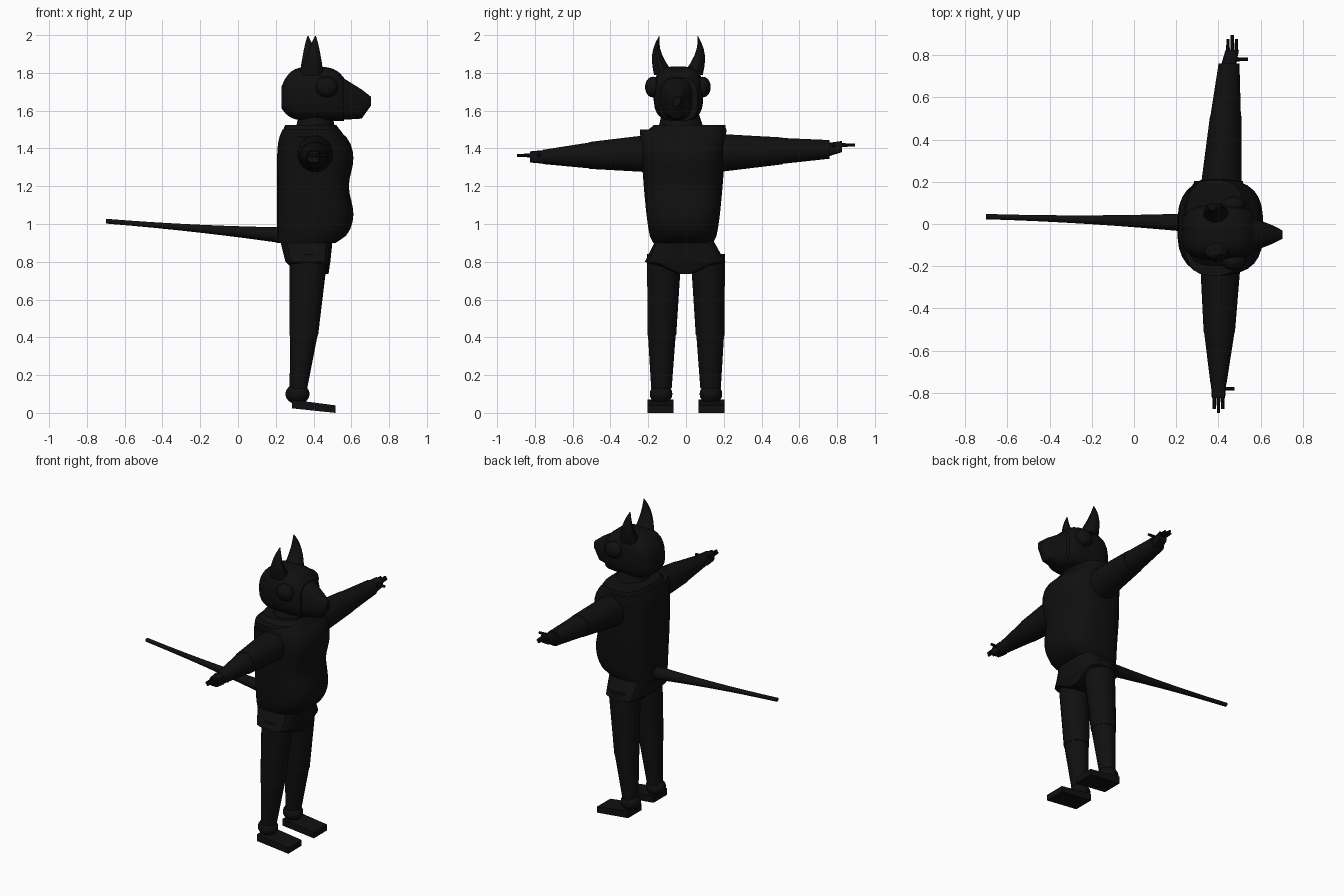
import bpy, bmesh, math
from mathutils import Vector

cube = bpy.data.objects.get("Cube")
if cube:
    bpy.data.objects.remove(cube, do_unlink=True)

shade = (0.005, 0.005, 0.005, 1)
black = bpy.data.materials.new("charcoal_black")
black.use_nodes = True
black.diffuse_color = shade
black.node_tree.nodes["Principled BSDF"].inputs["Base Color"].default_value = shade


def finish(name, bm):
    """Turn a bmesh into a shaded, coloured object."""
    bmesh.ops.recalc_face_normals(bm, faces=bm.faces)
    mesh = bpy.data.meshes.new(name)
    bm.to_mesh(mesh)
    bm.free()
    mesh.materials.append(black)
    obj = bpy.data.objects.new(name, mesh)
    bpy.context.collection.objects.link(obj)
    bpy.ops.object.select_all(action="DESELECT")
    obj.select_set(True)
    bpy.context.view_layer.objects.active = obj
    bpy.ops.object.shade_smooth_by_angle(angle=math.radians(35))


def rounded(value, square):
    """Superellipse coordinate: a smaller square exponent gives a boxier section."""
    return math.copysign(abs(value) ** square, value)


def loft(name, axis, ring_at, steps, sides=20, square=1.0):
    """Skin rings across an axis; ring_at(t) gives the centre and two half-sizes."""
    bm = bmesh.new()
    across, up = {"x": ("y", "z"), "y": ("x", "z"), "z": ("x", "y")}[axis]
    rings = []
    for step in range(steps + 1):
        centre, wide, tall = ring_at(step / steps)
        ring = []
        for i in range(sides):
            angle = math.tau * (i + 0.5) / sides
            point = Vector(centre)
            setattr(point, across, getattr(point, across) + wide * rounded(math.cos(angle), square))
            setattr(point, up, getattr(point, up) + tall * rounded(math.sin(angle), square))
            ring.append(bm.verts.new(point))
        rings.append(ring)
    for lower, upper in zip(rings, rings[1:]):
        for i in range(sides):
            j = (i + 1) % sides
            bm.faces.new((lower[i], lower[j], upper[j], upper[i]))
    bm.faces.new(rings[0])
    bm.faces.new(rings[-1])
    finish(name, bm)


def taper(name, axis, start, end, start_size, end_size, sides=20, square=1.0):
    """Straight limb between two points with an elliptical section at each end."""
    first, last = Vector(start_size), Vector(end_size)

    def ring_at(t):
        size = first.lerp(last, t)
        return Vector(start).lerp(Vector(end), t), size.x, size.y

    loft(name, axis, ring_at, 1, sides, square)


def ball(name, centre, size):
    bm = bmesh.new()
    bmesh.ops.create_uvsphere(bm, u_segments=16, v_segments=10, radius=1)
    bmesh.ops.scale(bm, vec=size, verts=bm.verts)
    bmesh.ops.translate(bm, vec=centre, verts=bm.verts)
    finish(name, bm)


# Torso: chest and belly swell forward, shoulders widen upward
def torso_ring(t):
    front = 0.6 - 0.012 * math.cos(2 * math.tau * t) - 0.07 * (2 * t - 1) ** 10
    back = 0.205 + 0.03 * t ** 12
    centre = ((front + back) / 2, -0.015, 0.9 + 0.6 * t)
    return centre, (front - back) / 2, 0.16 + 0.07 * math.sqrt(t)


loft("torso", "z", torso_ring, 16, 28, 0.7)

# Sloping shoulders and neck
taper("collar", "z", (0.395, -0.015, 1.46), (0.385, 0.02, 1.525),
      (0.175, 0.23), (0.135, 0.19), 28, 0.7)
taper("neck", "z", (0.41, -0.025, 1.48), (0.41, -0.03, 1.58), (0.11, 0.13), (0.09, 0.1))

# Flared hips closing to the crotch
taper("upper_hips", "z", (0.36, -0.01, 0.94), (0.37, -0.005, 0.8),
      (0.145, 0.14), (0.12, 0.215), 16, 0.5)
taper("lower_hips", "z", (0.37, -0.005, 0.8), (0.4, -0.005, 0.735),
      (0.12, 0.215), (0.08, 0.03), 16, 0.5)


# Head: rounded at the back, narrowing toward the face
def head_ring(t):
    back = (1 - t) ** 8
    face = 0.03 * t ** 8
    centre = (0.23 + 0.33 * t, -0.04, 1.69 - 0.02 * back - face)
    return centre, 0.132 * (1 - 0.5 * back) - face, 0.145 * (1 - 0.6 * back) - face


loft("head", "x", head_ring, 18, 24, 0.65)
brow, snout, nose = (0.54, -0.05, 1.667), (0.655, -0.05, 1.635), (0.703, -0.05, 1.65)
taper("muzzle", "x", brow, snout, (0.09, 0.118), (0.045, 0.078), 16, 0.7)
taper("nose", "x", snout, nose, (0.045, 0.078), (0.02, 0.025), 16, 0.7)

# Paired parts: the right side is toward -y, the left toward +y
for side, sign in (("right", -1), ("left", 1)):
    left = sign > 0
    ball(f"{side}_cheek", (0.47, sign * 0.132 - 0.043, 1.725), (0.06, 0.042, 0.055))

    # Curved pointed ear
    def ear_ring(t):
        bend = 0.04 * math.sin(2.4 * t)
        x = 0.39 - sign * 0.02 * t
        y = sign * (0.075 + bend) - 0.04
        return (x, y, 1.79 + 0.205 * t), 0.065 * (1.02 - t) ** 0.8, 0.055 * (1.02 - t)

    loft(f"{side}_ear", "z", ear_ring, 6, 12)

    # Arm, with the left one held slightly higher and further forward
    shoulder = Vector((0.41, sign * 0.14, 1.375))
    wrist = Vector((0.45 if left else 0.4, sign * 0.76, 1.395 if left else 1.355))
    elbow = shoulder.lerp(wrist, 0.6)
    palm = wrist + Vector((0.015 * left, sign * 0.065, 0.015 * left))
    cuff = 0.05 if left else 0.038
    taper(f"{side}_upper_arm", "y", shoulder, elbow, (0.1, 0.105), (0.075, 0.072))
    taper(f"{side}_forearm", "y", elbow, wrist, (0.073, 0.069), (cuff, cuff))
    taper(f"{side}_hand", "y", wrist, palm, (0.036, 0.036), (0.032, 0.03), 12, 0.5)

    # Fingers and thumb
    for i in range(3):
        root = palm + Vector((0.02 * (i - 1), -sign * 0.02, 0.008))
        tip = root + Vector((0, sign * (0.09 - 0.02 * abs(i - 1)), 0))
        taper(f"{side}_finger_{i + 1}", "y", root, tip, (0.01, 0.012), (0.008, 0.008), 8)
    root = palm + Vector((0, -sign * 0.045, 0.008))
    taper(f"{side}_thumb", "x", root, root + Vector((0.075, 0, 0)),
          (0.012, 0.012), (0.008, 0.008), 8)

    # Leg, ankle and wedge foot
    hip, knee = (0.375, sign * 0.115, 0.84), (0.348, sign * 0.128, 0.41)
    taper(f"{side}_thigh", "z", hip, knee, (0.102, 0.092), (0.077, 0.077))
    taper(f"{side}_shin", "z", knee, (0.32, sign * 0.13, 0.13), (0.074, 0.074), (0.047, 0.055))
    ball(f"{side}_ankle", (0.315, sign * 0.132, 0.1), (0.064, 0.06, 0.054))
    taper(f"{side}_foot", "x", (0.285, sign * 0.135, 0.047), (0.515, sign * 0.135, 0.02),
          (0.07, 0.023), (0.07, 0.02), 4, 0.01)


# Long tail thinning toward the tip
def tail_ring(t):
    radius = 0.013 + 0.035 * (1 - t) ** 2
    return (0.3 - t, 0.005 + 0.03 * t, 0.935 + 0.08 * t), radius, radius


loft("tail", "x", tail_ring, 8, 12)
